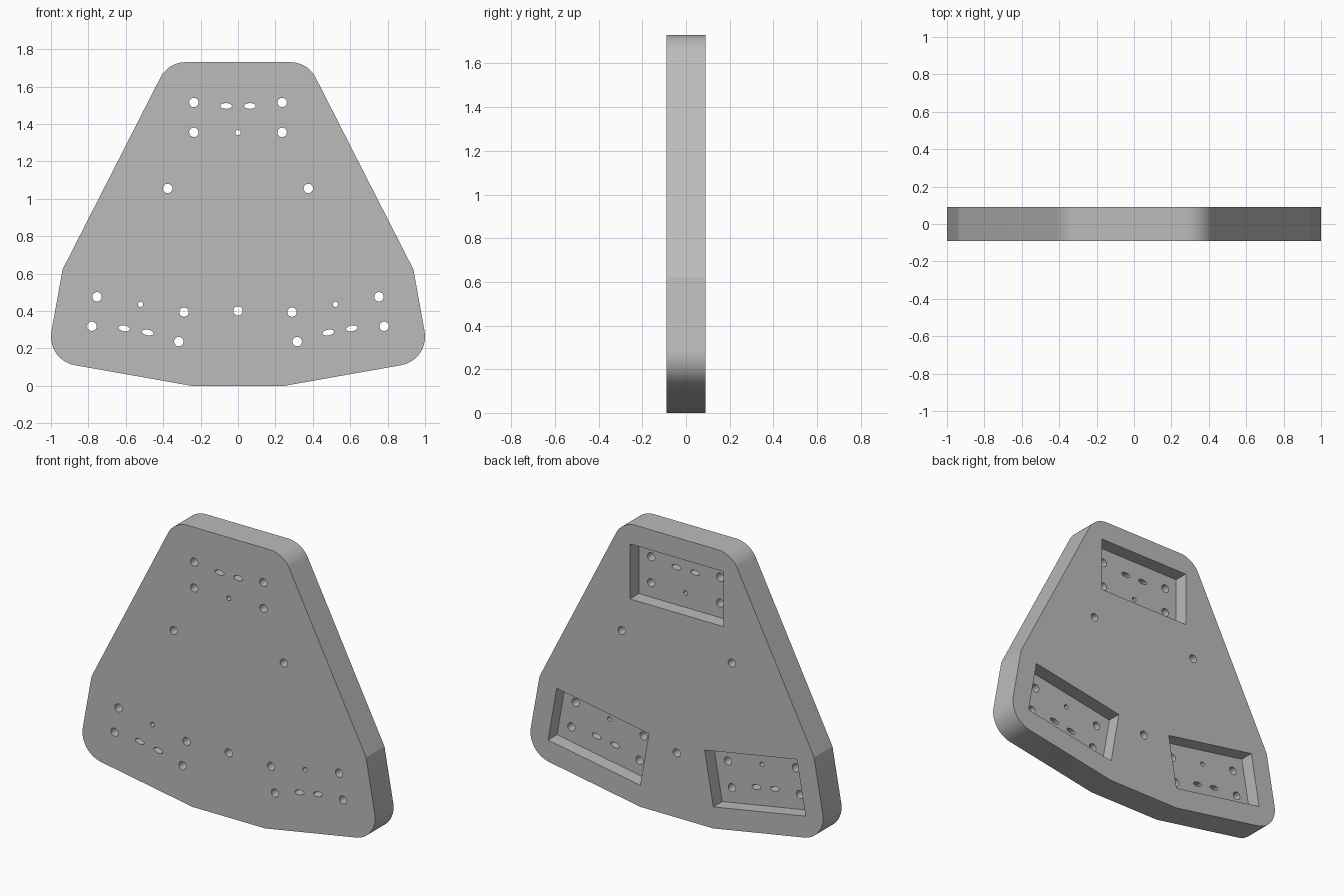
import bpy, bmesh
from math import sin, cos, tan, pi, radians
from mathutils import Vector, Matrix

if "Cube" in bpy.data.objects:
    bpy.data.objects.remove(bpy.data.objects["Cube"], do_unlink=True)

HALF = 0.09            # half the plate thickness
FLOOR = 0.003          # depth position of the pocket floors

grey = bpy.data.materials.new("plain grey")
grey.use_nodes = True
grey.diffuse_color = (0.5, 0.5, 0.5, 1)
grey.node_tree.nodes["Principled BSDF"].inputs["Base Color"].default_value = grey.diffuse_color


def add_prism(bm, points, y0, y1):
    """Extrude a closed (x, z) profile from y0 to y1."""
    face = bm.faces.new([bm.verts.new((x, y0, z)) for x, z in points])
    new = bmesh.ops.extrude_face_region(bm, geom=[face])["geom"]
    moved = [v for v in new if isinstance(v, bmesh.types.BMVert)]
    bmesh.ops.translate(bm, verts=moved, vec=(0, y1 - y0, 0))


def make_object(name, bm):
    bmesh.ops.recalc_face_normals(bm, faces=bm.faces)
    mesh = bpy.data.meshes.new(name)
    bm.to_mesh(mesh)
    bm.free()
    mesh.materials.append(grey)
    obj = bpy.data.objects.new(name, mesh)
    bpy.context.collection.objects.link(obj)
    return obj


def fillet(prev, corner, nxt, radius, steps=14):
    """Round a profile corner with an arc tangent to both sides."""
    if radius == 0:
        return [corner]
    p, c, n = Vector(prev), Vector(corner), Vector(nxt)
    a, b = (p - c).normalized(), (n - c).normalized()
    half = a.angle(b) / 2
    centre = c + (a + b).normalized() * radius / sin(half)
    start = c + a * radius / tan(half) - centre
    sweep = pi - 2 * half
    if a.x * b.y - a.y * b.x > 0:
        sweep = -sweep
    return [tuple(centre + Matrix.Rotation(sweep * i / steps, 2) @ start)
            for i in range(steps + 1)]


def ellipse(cx, cz, rx, rz, turn=0.0, sides=32):
    pts = []
    for i in range(sides):
        u, v = rx * cos(2 * pi * i / sides), rz * sin(2 * pi * i / sides)
        pts.append((cx + u * cos(turn) - v * sin(turn), cz + u * sin(turn) + v * cos(turn)))
    return pts


# Plate outline: right half (x, z, corner radius), mirrored to the other side
half_outline = [(0.25, 0, 0), (1.025, 0.137, 0.155), (0.938, 0.622, 0), (0.373, 1.73, 0.15)]
corners = half_outline + [(-x, z, r) for x, z, r in reversed(half_outline)]
outline = []
for i, (x, z, r) in enumerate(corners):
    outline += fillet(corners[i - 1][:2], (x, z), corners[(i + 1) % len(corners)][:2], r)
bm = bmesh.new()
add_prism(bm, outline, -HALF, HALF)
plate = make_object("plate", bm)

# Three mounting stations: a rear pocket with four bolt holes, a pin hole, two slots
stations = [(0, 1.435, 0), (0.535, 0.356, radians(190)), (-0.535, 0.356, radians(170))]
pockets, holes = bmesh.new(), bmesh.new()
for cx, cz, turn in stations:
    def place(u, v):
        return (cx + u * cos(turn) - v * sin(turn), cz + u * sin(turn) + v * cos(turn))

    add_prism(pockets, [place(u, v) for u, v in
                        ((-0.32, -0.17), (0.32, -0.17), (0.32, 0.17), (-0.32, 0.17))],
              FLOOR, HALF + 0.1)
    add_prism(holes, ellipse(*place(0, -0.081), 0.014, 0.014), -0.2, 0.2)
    for side in (-1, 1):
        add_prism(holes, ellipse(*place(side * 0.064, 0.061), 0.031, 0.015, turn), -0.2, 0.2)
        for v in (-0.08, 0.08):
            add_prism(holes, ellipse(*place(side * 0.236, v), 0.025, 0.025), -0.2, 0.2)

# Loose through holes between the stations
for x, z in ((-0.376, 1.055), (0.376, 1.055), (0, 0.4)):
    add_prism(holes, ellipse(x, z, 0.025, 0.025), -0.2, 0.2)

# Cut the pockets, then the holes
bpy.context.view_layer.objects.active = plate
for name, cutter_bm in (("pocket_cutter", pockets), ("hole_cutter", holes)):
    cutter = make_object(name, cutter_bm)
    cutter.hide_render = True
    mod = plate.modifiers.new(name, "BOOLEAN")
    mod.operation, mod.solver, mod.object = "DIFFERENCE", "EXACT", cutter
    bpy.ops.object.modifier_apply(modifier=mod.name)
    bpy.data.objects.remove(cutter, do_unlink=True)

# Smooth rounded corners and bores, crisp edges elsewhere
for obj in bpy.context.selected_objects:
    obj.select_set(False)
plate.select_set(True)
bpy.ops.object.shade_smooth_by_angle(angle=radians(15))
